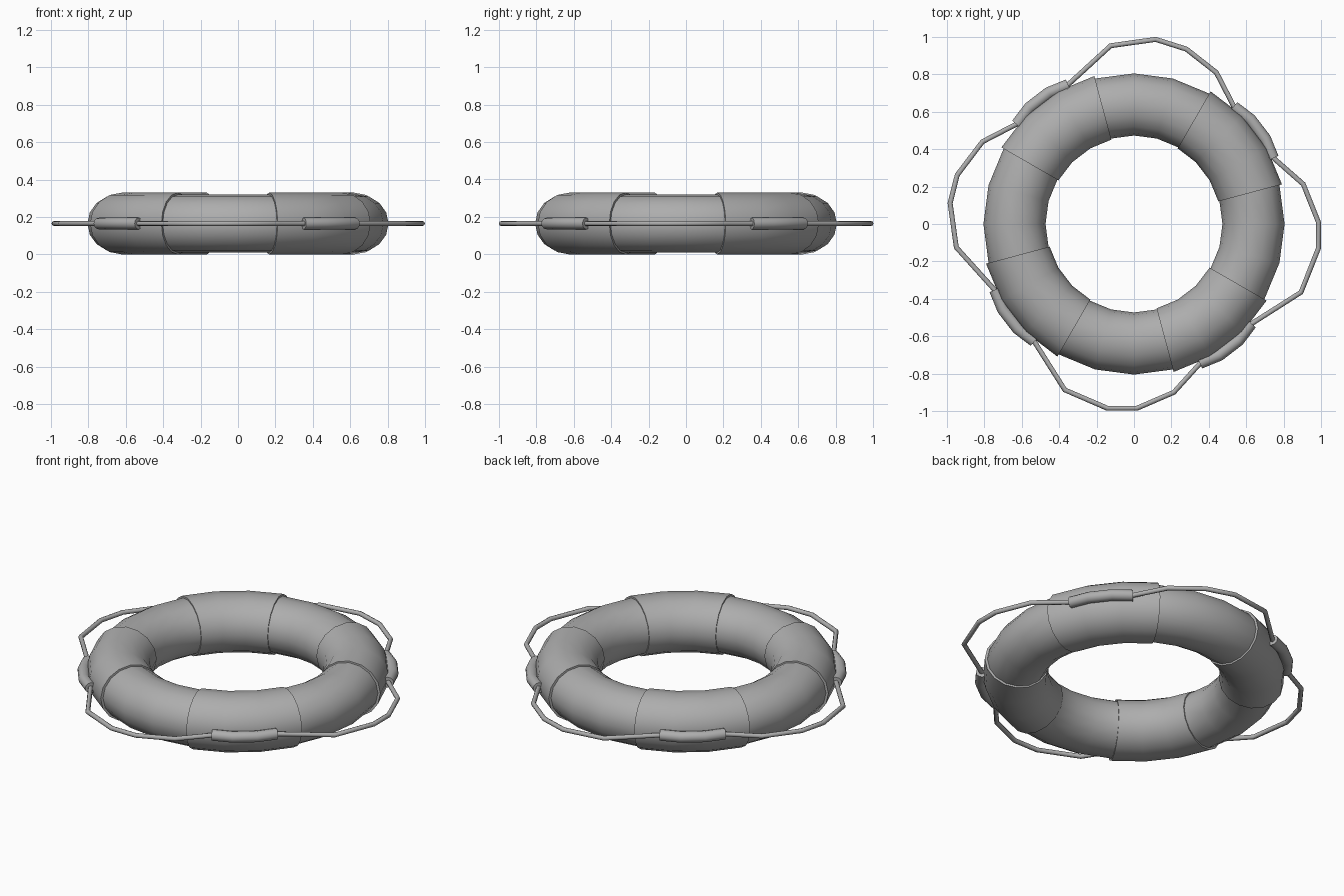
import bpy, bmesh
from math import sin, cos, radians, tau
from mathutils import Vector

if "Cube" in bpy.data.objects:
    bpy.data.objects.remove(bpy.data.objects["Cube"])

ZC = 0.165  # mid height of the ring

grey = bpy.data.materials.new("dark_grey")
grey.diffuse_color = (0.42, 0.42, 0.42, 1)
grey.use_nodes = True
grey.node_tree.nodes["Principled BSDF"].inputs["Base Color"].default_value = grey.diffuse_color


def station(deg, r, rx, rz):
    """Cross-section placed radially at an angle round the ring."""
    n = Vector((cos(radians(deg)), sin(radians(deg)), 0))
    return (n * r, n, rx, rz)


def sweep(name, stations, sides, cyclic=False, caps=False):
    """Skin elliptical sections along a flat path."""
    bm = bmesh.new()
    rings = []
    for p, n, rx, rz in stations:
        rings.append([bm.verts.new((p.x + n.x * rx * cos(tau * k / sides),
                                    p.y + n.y * rx * cos(tau * k / sides),
                                    ZC + rz * sin(tau * k / sides)))
                      for k in range(sides)])
    pairs = list(zip(rings, rings[1:]))
    if cyclic:
        pairs.append((rings[-1], rings[0]))
    for a, b in pairs:
        for k in range(sides):
            j = (k + 1) % sides
            bm.faces.new((a[k], b[k], b[j], a[j]))
    if caps:
        bm.faces.new(rings[0])
        bm.faces.new(rings[-1])
    bmesh.ops.recalc_face_normals(bm, faces=bm.faces)
    me = bpy.data.meshes.new(name)
    bm.to_mesh(me)
    bm.free()
    me.materials.append(grey)
    ob = bpy.data.objects.new(name, me)
    bpy.context.collection.objects.link(ob)
    bpy.ops.object.select_all(action='DESELECT')
    ob.select_set(True)
    bpy.context.view_layer.objects.active = ob
    bpy.ops.object.shade_smooth_by_angle(angle=radians(50))
    return ob


# buoyant ring
BASE = (0.639, 0.166, 0.155)
sweep("float_ring", [station(15 * i, *BASE) for i in range(24)], 16, cyclic=True)

# four raised bands, each with a bulging rope sleeve on its outer side
SLEEVE = ((-12.2, 0.822), (-4.5, 0.836), (4.5, 0.836), (12.2, 0.822))
for i in range(4):
    a = 15 + 90 * i
    band = [station(a + 15 * k, 0.643, 0.176, 0.165) for k in range(4)]
    band = [station(a, *BASE)] + band + [station(a + 45, *BASE)]
    sweep(f"band_{i + 1}", band, 16)
    mid = a + 22.5
    sweep(f"rope_sleeve_{i + 1}",
          [station(mid + d, r, 0.032, 0.031) for d, r in SLEEVE], 12, caps=True)

# grab rope: slack loops between the sleeves, counter-clockwise from the first sleeve
loops = [
    [(0.44, 0.81), (0.28, 0.935), (0.116, 0.987), (-0.125, 0.953)],
    [(-0.81, 0.44), (-0.945, 0.262), (-0.983, 0.112), (-0.95, -0.125)],
    [(-0.37, -0.887), (-0.143, -0.985), (0.016, -0.985), (0.213, -0.9)],
    [(0.893, -0.365), (0.986, -0.13), (0.986, 0.01), (0.905, 0.213)],
]
path = []
for i, loop in enumerate(loops):
    mid = 37.5 + 90 * i
    path += [station(mid + d * 0.96, r, 0, 0)[0] for d, r in SLEEVE]
    path += [Vector((x, y, 0)) for x, y in loop]
rope = []
for i, p in enumerate(path):
    t = ((p - path[i - 1]).normalized()
         + (path[(i + 1) % len(path)] - p).normalized()).normalized()
    rope.append((p, Vector((t.y, -t.x, 0)), 0.0135, 0.0135))
sweep("grab_rope", rope, 8, cyclic=True)
